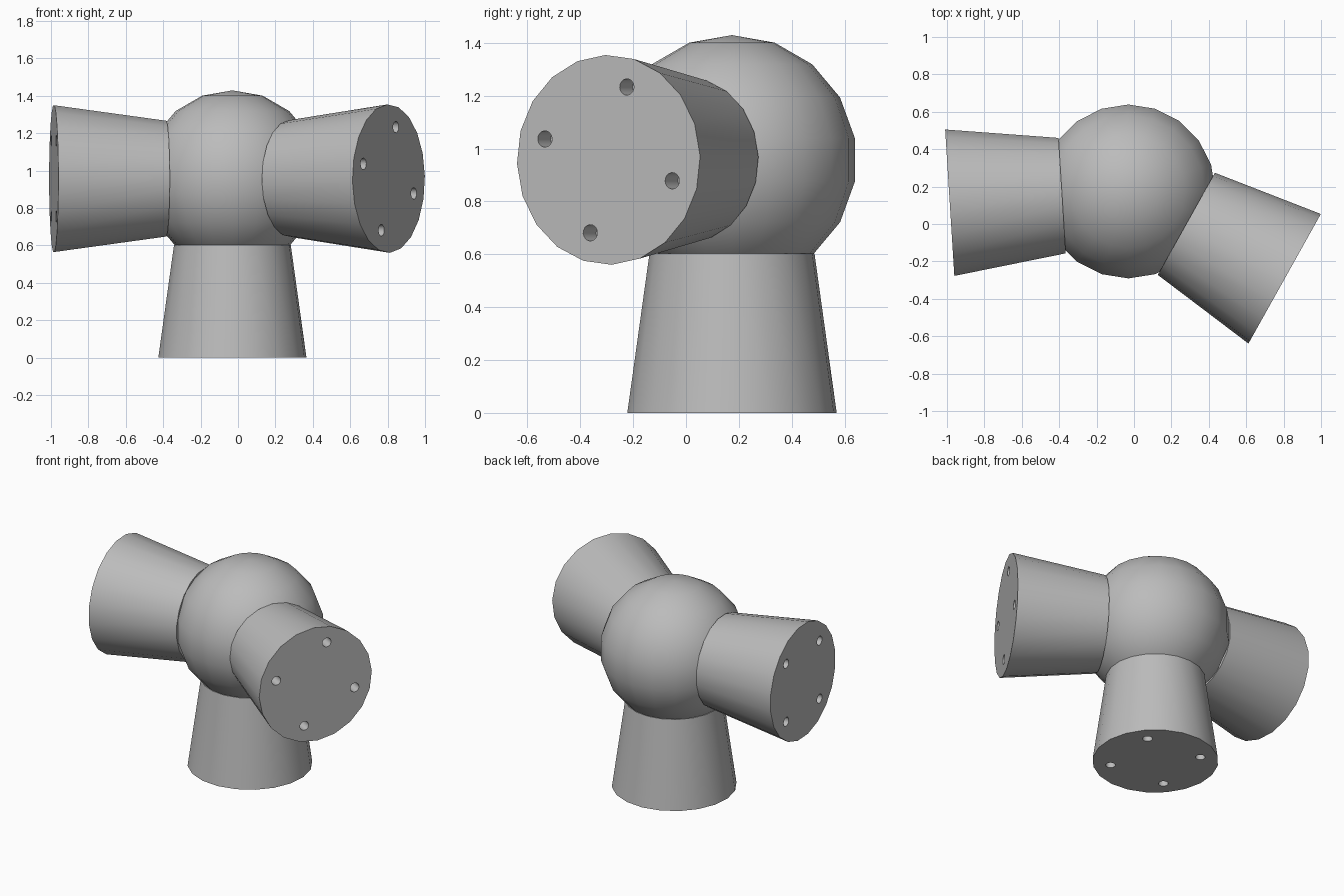
import bpy, bmesh, math
from mathutils import Matrix, Vector

cube = bpy.data.objects.get("Cube")
if cube:
    bpy.data.objects.remove(cube)

CENTRE = Vector((-0.03, 0.174, 0.957))
BALL_R = 0.472
NEAR, FAR = 0.355, 0.957          # socket start and end, measured from the ball centre
NEAR_R, FAR_R = 0.313, 0.397
HOLE_R, HOLE_RING, HOLE_DEPTH = 0.031, 0.287, 0.1

grey = bpy.data.materials.new("plain grey")
grey.use_nodes = True
grey.diffuse_color = (0.5, 0.5, 0.5, 1)
grey.node_tree.nodes["Principled BSDF"].inputs["Base Color"].default_value = (0.5, 0.5, 0.5, 1)


def make_object(name, bm):
    mesh = bpy.data.meshes.new(name)
    bm.to_mesh(mesh)
    bm.free()
    mesh.materials.append(grey)
    obj = bpy.data.objects.new(name, mesh)
    bpy.context.collection.objects.link(obj)
    return obj


def smooth(obj, angle):
    bpy.ops.object.select_all(action="DESELECT")
    obj.select_set(True)
    bpy.context.view_layer.objects.active = obj
    bpy.ops.object.shade_smooth_by_angle(angle=math.radians(angle))


def add_cone(bm, r1, r2, start, end, sides, offset=(0, 0)):
    place = Matrix.Translation((offset[0], offset[1], (start + end) / 2))
    bmesh.ops.create_cone(bm, cap_ends=True, segments=sides, radius1=r1,
                          radius2=r2, depth=end - start, matrix=place)


def make_socket(name, outward, up, roll):
    """Flared socket with four blind holes in its outer face."""
    n = Vector(outward).normalized()
    v = Vector(up)
    h = v.cross(n)
    frame = Matrix((h, v, n)).transposed().to_4x4()
    frame = Matrix.Translation(CENTRE) @ frame @ Matrix.Rotation(math.radians(roll), 4, "Z")

    body = bmesh.new()
    add_cone(body, NEAR_R, FAR_R, NEAR, FAR, 20)
    body.transform(frame)
    socket = make_object(name, body)

    drills = bmesh.new()
    for i in range(4):
        a = i * math.pi / 2
        spot = (HOLE_RING * math.cos(a), HOLE_RING * math.sin(a))
        add_cone(drills, HOLE_R, HOLE_R, FAR - HOLE_DEPTH, FAR + 0.05, 16, spot)
    drills.transform(frame)
    cutter = make_object(name + "_cutter", drills)
    cutter.hide_render = True

    cut = socket.modifiers.new("holes", "BOOLEAN")
    cut.operation = "DIFFERENCE"
    cut.solver = "EXACT"
    cut.object = cutter
    bpy.ops.object.select_all(action="DESELECT")
    socket.select_set(True)
    bpy.context.view_layer.objects.active = socket
    bpy.ops.object.modifier_apply(modifier=cut.name)
    bpy.data.objects.remove(cutter)
    smooth(socket, 30)


# Central ball
bm = bmesh.new()
bmesh.ops.create_uvsphere(bm, u_segments=20, v_segments=9, radius=BALL_R,
                          matrix=Matrix.Translation(CENTRE))
smooth(make_object("ball", bm), 40)

# Three sockets: foot and two side arms
def heading(degrees):
    a = math.radians(degrees)
    return (math.cos(a), math.sin(a), 0)

make_socket("foot_socket", (0, 0, -1), (0, -1, 0), -40)
make_socket("left_socket", heading(-29.2), (0, 0, 1), 74)
make_socket("right_socket", heading(183.6), (0, 0, 1), 45)
